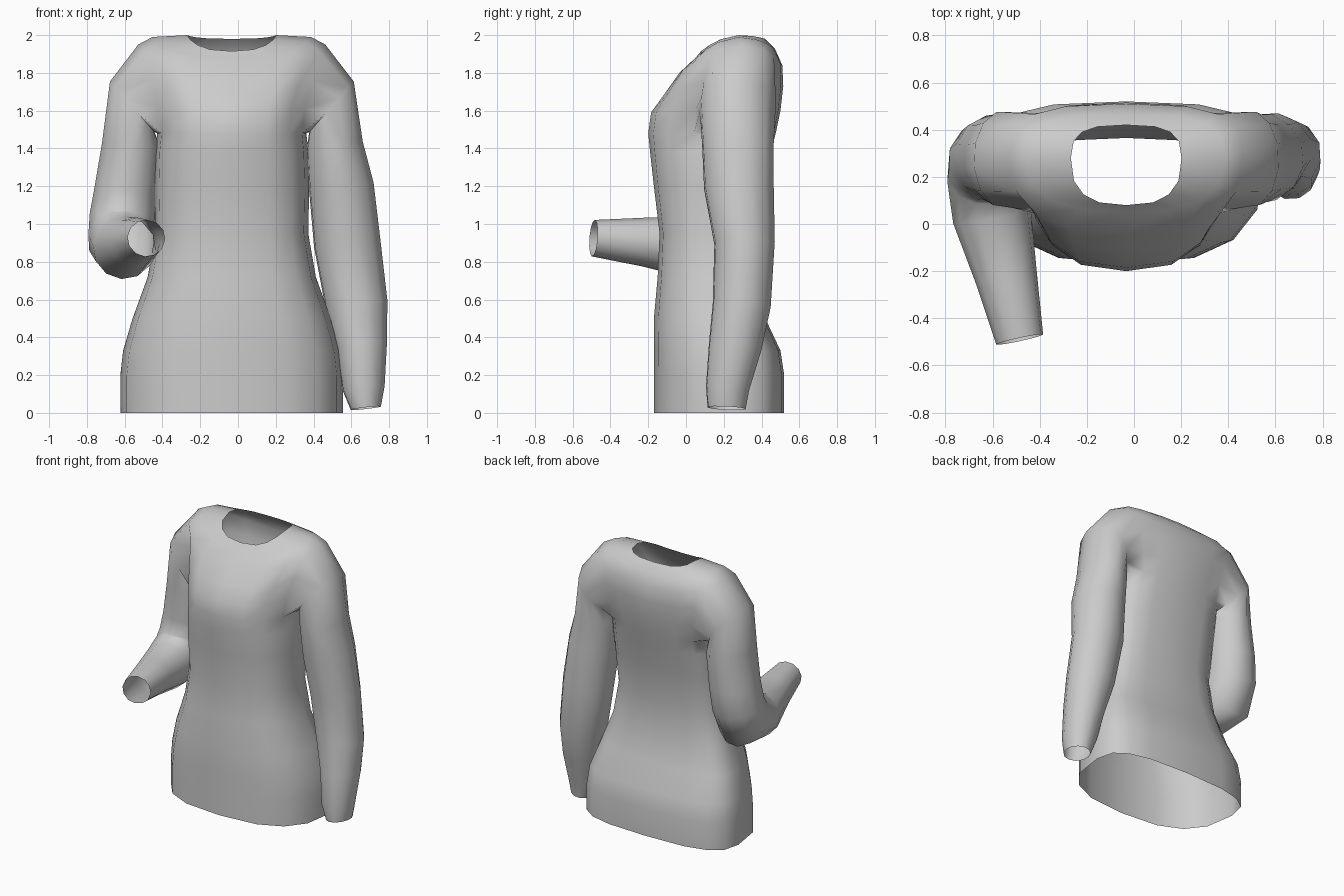
import bpy, bmesh
from math import sin, cos, pi, atan2
from mathutils import Vector

cube = bpy.data.objects.get("Cube")
if cube:
    bpy.data.objects.remove(cube)

SIDES = 16
MID = -0.033        # body centre line
bm = bmesh.new()


def signed_pow(v, p):
    return abs(v) ** p * (1 if v >= 0 else -1)


def body_ring(zf, zs, zb, half, yf, yb, yw):
    """Rounded ring: heights at front, side, back; half width; front, back, widest y."""
    ring = []
    for i in range(SIDES):
        t = 2 * pi * i / SIDES
        c, s = cos(t), sin(t)
        reach, zend, p = (yb, zb, .68) if s > 0 else (yf, zf, .75)
        ring.append(bm.verts.new((MID + half * signed_pow(c, p),
                                  yw + (reach - yw) * abs(s) ** p,
                                  zs + (zend - zs) * abs(s) ** 1.4)))
    return ring


# Torso, from hem to neckline
level = [(0, .59, -.17, .52, .28), (.2, .59, -.17, .52, .28), (.33, .575, -.17, .50, .27),
         (.5, .525, -.17, .42, .23), (.72, .445, -.15, .375, .2), (.95, .405, -.14, .365, .19),
         (1.2, .41, -.17, .41, .21), (1.38, .405, -.19, .45, .24), (1.48, .395, -.2, .475, .27)]
rings = [body_ring(z, z, z, *rest) for z, *rest in level]
rings += [body_ring(*r) for r in [
    (1.59, 1.62, 1.6, .41, -.185, .5, .28), (1.68, 1.79, 1.73, .45, -.12, .515, .3),
    (1.8, 1.95, 1.84, .495, -.035, .51, .3), (1.88, 1.99, 1.93, .42, .05, .47, .28),
    (1.915, 2.0, 1.98, .235, .08, .42, .28)]]

ARM_ROWS = range(8, 11)
ARM_COLUMNS = {1: (SIDES - 1, 0, 1), -1: (6, 7, 8)}
holes = {1: set(), -1: set()}
for r in range(len(rings) - 1):
    for i in range(SIDES):
        j = (i + 1) % SIDES
        quad = (rings[r][i], rings[r][j], rings[r + 1][j], rings[r + 1][i])
        side = next((s for s in holes if r in ARM_ROWS and i in ARM_COLUMNS[s]), None)
        if side:
            holes[side].update(quad)
        else:
            bm.faces.new(quad)


def sleeve(side, path):
    """Grow a sleeve out of the armhole along (centre, outward radius, cross radius)."""
    edge = [v for v in holes[side] if any(e.is_boundary for e in v.link_edges)]
    mid = sum((v.co for v in edge), Vector()) / len(edge)
    angle = lambda v: atan2(v.co.y - mid.y, v.co.z - mid.z)
    edge.sort(key=angle)
    n = len(edge)
    shift = sum(angle(v) - 2 * pi * k / n for k, v in enumerate(edge)) / n
    points = [Vector(p[:3]) for p in path]
    cross = Vector((0, 1, 0))
    last = edge
    for k, (p, step) in enumerate(zip(points, path)):
        if k == 0:
            d = Vector((side * .75, 0, -.66)).normalized()
        else:
            d = (p - points[k - 1]).normalized()
            if k + 1 < len(points):
                d = (d + (points[k + 1] - p).normalized()).normalized()
        cross = (cross - d * cross.dot(d)).normalized()
        out = d.cross(cross) * side
        ring = []
        for m in range(n):
            a = shift + 2 * pi * m / n
            ring.append(bm.verts.new(p + out * cos(a) * step[3] + cross * sin(a) * step[4]))
        for m in range(n):
            q = (m + 1) % n
            bm.faces.new((last[m], last[q], ring[q], ring[m]))
        last = ring


# Left sleeve hangs straight
sleeve(1, [(.495, .275, 1.62, .182, .205), (.512, .275, 1.42, .152, .193), (.547, .28, 1.2, .175, .188),
           (.578, .31, .9, .18, .163), (.628, .295, .57, .168, .157), (.655, .26, .35, .137, .143),
           (.665, .22, .13, .114, .117), (.677, .215, .025, .082, .103)])
# Right sleeve bends forward at the elbow
sleeve(-1, [(-.56, .275, 1.62, .182, .205), (-.565, .275, 1.42, .158, .193), (-.595, .28, 1.18, .168, .183),
            (-.612, .265, 1.03, .178, .178), (-.618, .21, .91, .178, .205), (-.602, .03, .873, .168, .165),
            (-.543, -.22, .905, .133, .13), (-.485, -.49, .925, .102, .097)])

bmesh.ops.recalc_face_normals(bm, faces=bm.faces[:])
mesh = bpy.data.meshes.new("long_sleeved_top")
bm.to_mesh(mesh)
bm.free()
top = bpy.data.objects.new("long_sleeved_top", mesh)
bpy.context.collection.objects.link(top)

# Plain grey cloth
cloth = bpy.data.materials.new("grey_cloth")
cloth.use_nodes = True
colour = (.6, .6, .6, 1)
cloth.diffuse_color = colour
cloth.node_tree.nodes["Principled BSDF"].inputs["Base Color"].default_value = colour
mesh.materials.append(cloth)

bpy.context.view_layer.objects.active = top
top.select_set(True)
bpy.ops.object.shade_smooth_by_angle(angle=1.0)
